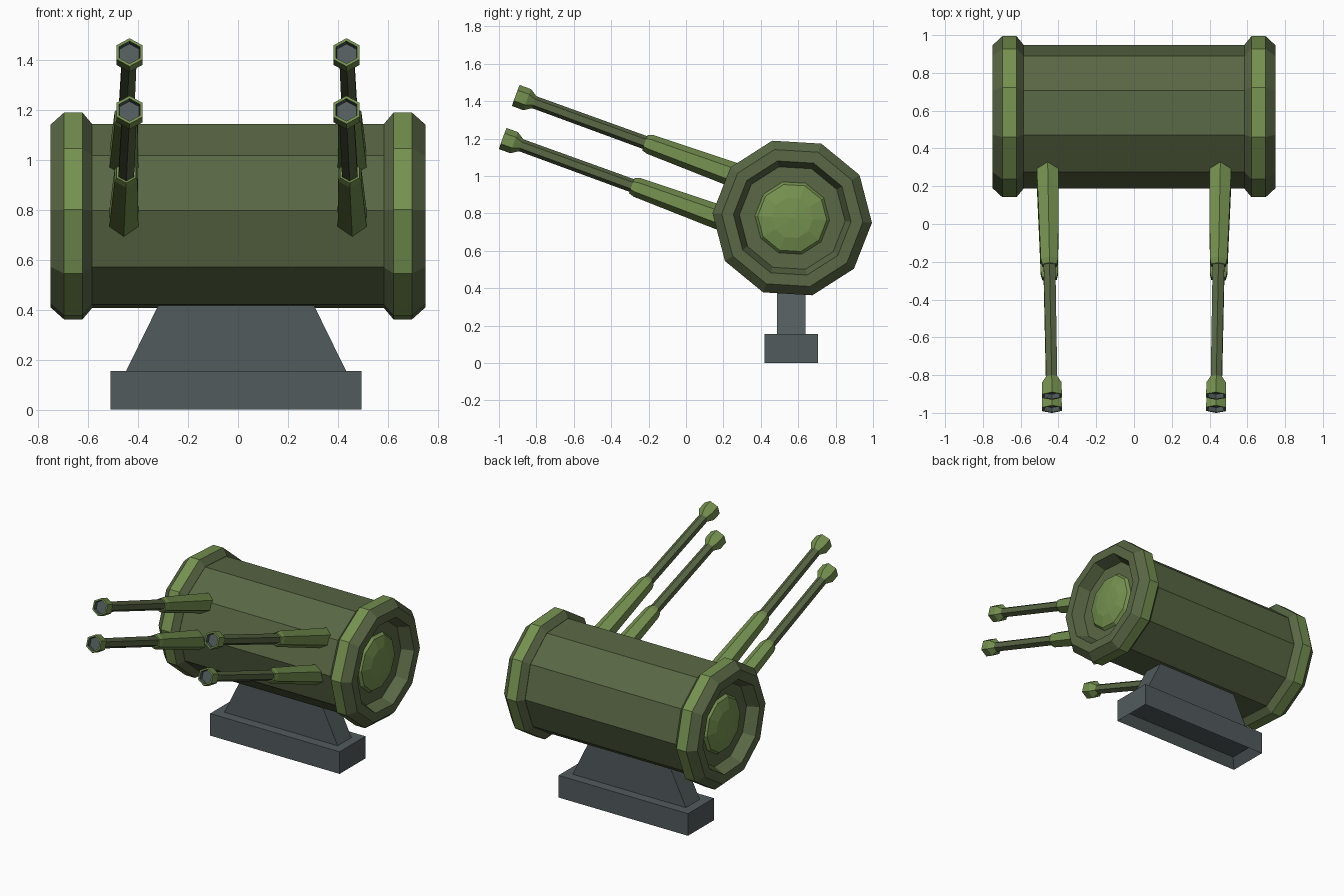
import bpy, bmesh, math
from mathutils import Vector

if "Cube" in bpy.data.objects:
    bpy.data.objects.remove(bpy.data.objects["Cube"])

def material(name, col):
    m = bpy.data.materials.new(name)
    m.diffuse_color = (*col, 1)
    m.use_nodes = True
    m.node_tree.nodes["Principled BSDF"].inputs["Base Color"].default_value = m.diffuse_color
    return m

MATS = [material("dark green", (0.100, 0.135, 0.058)),
        material("light green", (0.180, 0.285, 0.080)),
        material("slate grey", (0.085, 0.105, 0.108))]
DARK, LIGHT, GREY = range(3)

def finish(name, bm):
    bmesh.ops.recalc_face_normals(bm, faces=bm.faces)
    me = bpy.data.meshes.new(name)
    bm.to_mesh(me)
    bm.free()
    for m in MATS:
        me.materials.append(m)
    ob = bpy.data.objects.new(name, me)
    bpy.context.collection.objects.link(ob)
    return ob

def lathe(name, stations, origin, axis, side, n, phase):
    """Loft n-gons (distance, radius, material of the next band) along an axis."""
    bm = bmesh.new()
    d = Vector(axis).normalized()
    u = Vector(side)
    u = (u - d * u.dot(d)).normalized()
    v = d.cross(u)
    if v.z < 0:
        v = -v
    rings = []
    for t, r, _ in stations:
        c = Vector(origin) + d * t
        if r == 0:
            rings.append([bm.verts.new(c)] * n)
            continue
        rings.append([bm.verts.new(c + r * (u * math.cos(a) + v * math.sin(a)))
                      for a in (phase + math.tau * i / n for i in range(n))])
    for (a, b), s in zip(zip(rings, rings[1:]), stations):
        for i in range(n):
            j = (i + 1) % n
            f = bm.faces.new(list(dict.fromkeys((a[i], a[j], b[j], b[i]))))
            f.material_index = s[2]
    return finish(name, bm)

# ten-sided drum, with rimmed ends holding a recessed dome
CENTRE = (0, 0.568, 0.775)
PH = math.radians(-3.4)
lathe("drum", [(-0.62, 0, DARK), (-0.62, 0.38, DARK), (0.62, 0.38, DARK), (0.62, 0, DARK)],
      CENTRE, (1, 0, 0), (0, 1, 0), 10, PH)
END = [(0.585, 0, DARK), (0.585, 0.382, DARK), (0.622, 0.427, LIGHT), (0.697, 0.427, DARK),
       (0.75, 0.378, DARK), (0.75, 0.315, DARK), (0.67, 0.283, DARK), (0.67, 0, DARK)]
DOME = [(0.66, 0, LIGHT), (0.66, 0.207, LIGHT), (0.69, 0.185, LIGHT),
        (0.712, 0.11, LIGHT), (0.72, 0, LIGHT)]
for s, label in ((1, "right"), (-1, "left")):
    lathe("end_rim_" + label, END, CENTRE, (s, 0, 0), (0, 1, 0), 10, PH)
    lathe("end_dome_" + label, DOME, CENTRE, (s, 0, 0), (0, 1, 0), 10, PH)

# four six-sided gun barrels, measured from the muzzle back into the drum
BARREL = [(0.025, 0, GREY), (0.025, 0.045, GREY), (0, 0.048, LIGHT), (0, 0.06, LIGHT),
          (0.065, 0.06, LIGHT), (0.105, 0.034, DARK), (0.735, 0.036, LIGHT),
          (0.735, 0.044, LIGHT), (0.765, 0.053, LIGHT), (1.38, 0.070, LIGHT), (1.38, 0, LIGHT)]
tilt = math.radians(20)
for s, label in ((1, "right"), (-1, "left")):
    for level, y, z in (("upper", -0.91, 1.43), ("lower", -0.98, 1.20)):
        lathe(f"barrel_{level}_{label}", BARREL, (s * 0.434, y, z),
              (s * 0.018, math.cos(tilt), -math.sin(tilt)), (1, 0, 0), 6, math.radians(30))

# base slab with a hollow underside, and a tapered pedestal
def block(name, x0, x1, y0, y1, z0, z1, top=0.0):
    bm = bmesh.new()
    bmesh.ops.create_cube(bm, size=1)
    for v in bm.verts:
        up = v.co.z > 0
        k = top if up else 0
        v.co = (x1 - k if v.co.x > 0 else x0 + k, y1 if v.co.y > 0 else y0, z1 if up else z0)
    for f in bm.faces:
        f.material_index = GREY
    bm.normal_update()
    if not top:
        under = min(bm.faces, key=lambda f: f.normal.z)
        bmesh.ops.inset_region(bm, faces=[under], thickness=0.065)
        bmesh.ops.translate(bm, verts=under.verts, vec=(0, 0, 0.06))
    return finish(name, bm)

block("base_slab", -0.51, 0.495, 0.42, 0.706, 0, 0.155)
block("pedestal", -0.45, 0.435, 0.487, 0.64, 0.15, 0.45, top=0.147)
